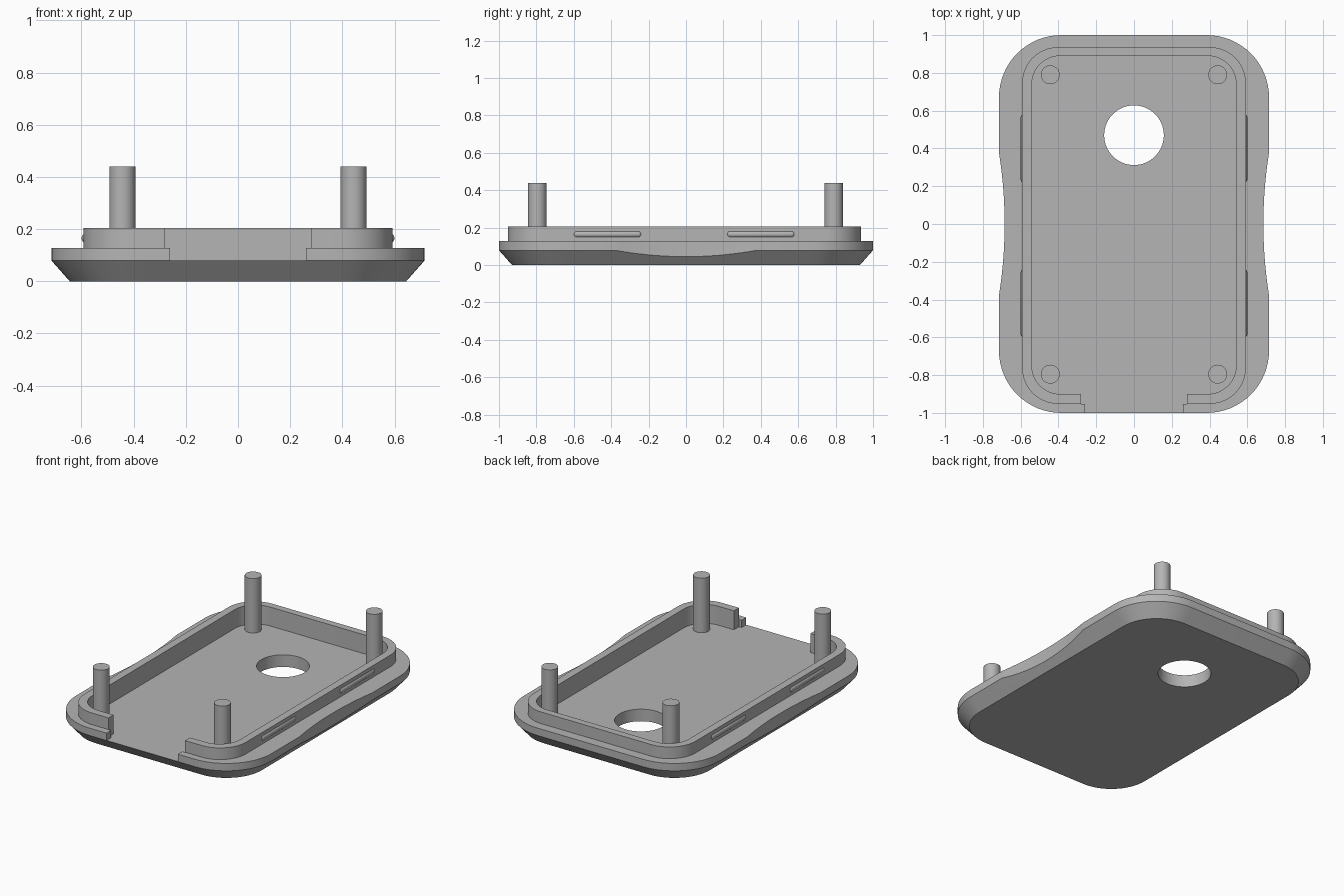
import bpy, bmesh, math

cube = bpy.data.objects.get("Cube")
if cube:
    bpy.data.objects.remove(cube, do_unlink=True)

GREY = (0.46, 0.46, 0.46, 1)
grey = bpy.data.materials.new("matte grey plastic")
grey.use_nodes = True
grey.diffuse_color = GREY
grey.node_tree.nodes["Principled BSDF"].inputs["Base Color"].default_value = GREY

FLOOR = 0.08


def add_object(name, bm):
    bmesh.ops.recalc_face_normals(bm, faces=bm.faces)
    mesh = bpy.data.meshes.new(name)
    bm.to_mesh(mesh)
    bm.free()
    mesh.materials.append(grey)
    ob = bpy.data.objects.new(name, mesh)
    bpy.context.collection.objects.link(ob)
    return ob


def smooth(ob):
    bpy.ops.object.select_all(action='DESELECT')
    ob.select_set(True)
    bpy.context.view_layer.objects.active = ob
    bpy.ops.object.shade_smooth_by_angle(angle=math.radians(30))


def rounded_rect(hx, y0, y1, r, steps=16):
    points = []
    corners = [(hx - r, y1 - r), (r - hx, y1 - r), (r - hx, y0 + r), (hx - r, y0 + r)]
    for quarter, (cx, cy) in enumerate(corners):
        for i in range(steps + 1):
            a = (quarter + i / steps) * math.pi / 2
            points.append((cx + r * math.cos(a), cy + r * math.sin(a)))
    return points


def loft(name, sections):
    """Skin a stack of (outline, height) sections into a closed solid."""
    bm = bmesh.new()
    rings = [[bm.verts.new((x, y, z)) for x, y in pts] for pts, z in sections]
    bm.faces.new(rings[0])
    bm.faces.new(rings[-1])
    for low, high in zip(rings, rings[1:]):
        n = len(low)
        for i in range(n):
            j = (i + 1) % n
            bm.faces.new((low[i], low[j], high[j], high[i]))
    return add_object(name, bm)


def cylinder(name, x, y, r, z0, z1, sides):
    ring = [(x + r * math.cos(math.tau * i / sides), y + r * math.sin(math.tau * i / sides))
            for i in range(sides)]
    return loft(name, [(ring, z0), (ring, z1)])


def cut(ob, cutter):
    cutter.hide_render = True
    mod = ob.modifiers.new("cut", 'BOOLEAN')
    mod.operation = 'DIFFERENCE'
    mod.solver = 'EXACT'
    mod.object = cutter
    bpy.context.view_layer.objects.active = ob
    bpy.ops.object.modifier_apply(modifier=mod.name)
    bpy.data.objects.remove(cutter, do_unlink=True)


# Tray: chamfered base, flat flange, raised lip
base = rounded_rect(0.645, -0.93, 0.93, 0.26)
flange = rounded_rect(0.715, -1, 1, 0.33)
lip = rounded_rect(0.592, -0.952, 0.936, 0.19)
tray = loft("tray", [(base, 0), (flange, FLOOR - 0.001), (flange, 0.128),
                     (lip, 0.128), (lip, 0.205)])

# Inner pocket
pocket = rounded_rect(0.541, -0.9, 0.89, 0.15)
cut(tray, loft("pocket_cutter", [(pocket, FLOOR), (pocket, 0.5)]))

# Stepped opening in the front
half = [(0.26, -1.1), (0.26, -0.952), (0.28, -0.952), (0.28, -0.85)]
opening = half + [(-x, y) for x, y in reversed(half)]
cut(tray, loft("opening_cutter", [(opening, FLOOR), (opening, 0.5)]))

# Round hole through the floor
cut(tray, cylinder("hole_cutter", 0, 0.47, 0.158, -0.1, 0.3, 64))

# Shallow grip waists on both sides
for side in (-1, 1):
    cut(tray, cylinder("waist_cutter", side * (0.685 + 2.4), 0, 2.4, -0.1, 0.3, 512))
smooth(tray)

for side, label in ((-1, "right"), (1, "left")):
    # Corner posts
    for y, end in ((-0.795, "front"), (0.79, "back")):
        smooth(cylinder(f"{end}_{label}_post", side * 0.443, y, 0.05, FLOOR - 0.01, 0.44, 32))

    # Snap ridges: stretched spheres sunk into the lip
    for y, end in ((-0.42, "front"), (0.4, "back")):
        bm = bmesh.new()
        bmesh.ops.create_uvsphere(bm, u_segments=20, v_segments=11, radius=0.02)
        for v in bm.verts:
            x, h, along = v.co
            stretch = math.copysign(0.163, along)
            v.co = (side * 0.58 + x, y + along + stretch, 0.165 + h)
        smooth(add_object(f"{end}_{label}_snap_ridge", bm))
